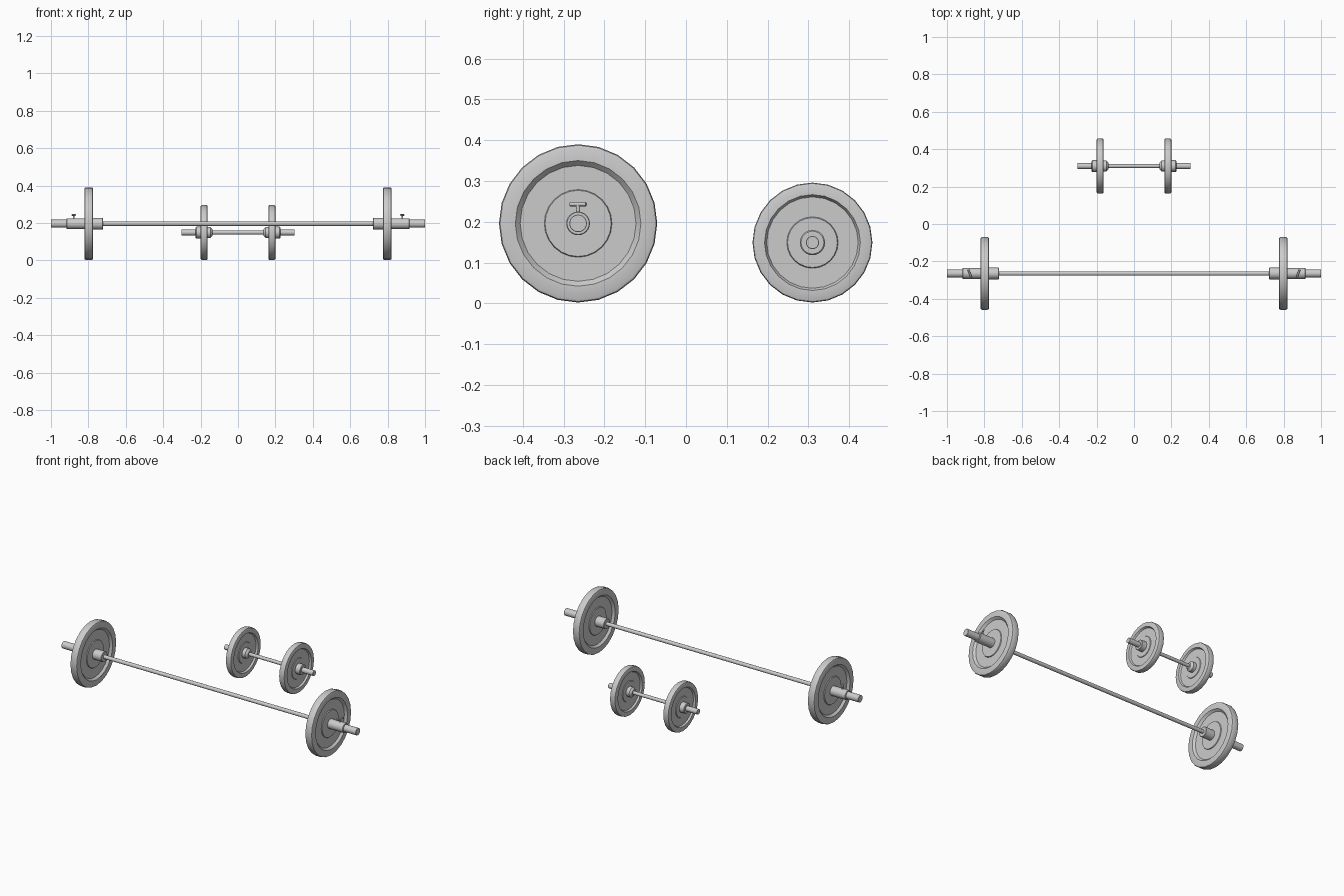
import bpy, bmesh
from math import pi, radians
from mathutils import Matrix, Vector

if "Cube" in bpy.data.objects:
    bpy.data.objects.remove(bpy.data.objects["Cube"])

BAR = Vector((0, -0.2645, 0.196))     # barbell axis centre
DUMB = Vector((0, 0.31, 0.149))       # dumbbell axis centre


def finish(bm, name, loc, mirror=True):
    bmesh.ops.recalc_face_normals(bm, faces=bm.faces)
    me = bpy.data.meshes.new(name)
    bm.to_mesh(me)
    bm.free()
    ob = bpy.data.objects.new(name, me)
    ob.location = loc
    bpy.context.collection.objects.link(ob)
    bpy.ops.object.select_all(action='DESELECT')
    ob.select_set(True)
    bpy.context.view_layer.objects.active = ob
    bpy.ops.object.shade_smooth_by_angle(angle=radians(35))
    if mirror:
        ob.modifiers.new("Mirror", 'MIRROR')
    return ob


def lathe(name, loc, profile, sides=24, mirror=True, closed=False):
    """Spin (x, radius) points around the x axis."""
    bm = bmesh.new()
    vs = [bm.verts.new((x, 0, r)) for x, r in profile]
    es = [bm.edges.new(p) for p in zip(vs, vs[1:])]
    if closed:
        es.append(bm.edges.new((vs[-1], vs[0])))
    bmesh.ops.spin(bm, geom=vs + es, cent=(0, 0, 0), axis=(1, 0, 0),
                   angle=2 * pi, steps=sides)
    bmesh.ops.remove_doubles(bm, verts=bm.verts, dist=1e-5)
    return finish(bm, name, loc, mirror)


def rod(name, loc, x0, x1, r, bevel=0.0, mirror=True):
    """Capped cylinder along x with optional chamfers."""
    pts = [(x0, 0), (x0, r - bevel), (x0 + bevel, r), (x1 - bevel, r), (x1, r - bevel), (x1, 0)]
    if not bevel:
        pts = [(x0, 0), (x0, r), (x1, r), (x1, 0)]
    return lathe(name, loc, pts, 24, mirror)


def plate(name, loc, xc, half, rim, lip, web, hub, bore):
    """Weight plate with rounded rim, recessed web and raised hub."""
    b = half * 0.35
    side = [(half * 0.65, bore), (half * 0.65, hub - 0.002), (half * 0.45, hub),
            (half * 0.45, web), (half, lip), (half, rim - b),
            (half - b * 0.3, rim - b * 0.3), (half - b, rim)]
    pts = [(xc + x, r) for x, r in side] + [(xc - x, r) for x, r in reversed(side)]
    return lathe(name, loc, pts, 24, closed=True)


# Barbell
rod("barbell_bar", BAR, -0.74, 0.74, 0.0115, mirror=False)
plate("barbell_plate", BAR, 0.798, 0.0235, 0.194, 0.154, 0.142, 0.083, 0.015)
rod("barbell_inner_collar", BAR, 0.722, 0.79, 0.031, 0.002)
rod("barbell_clamp", BAR, 0.79, 0.917, 0.029, 0.002)
rod("barbell_sleeve_end", BAR, 0.90, 1.0, 0.0215, 0.001)

# Clamp screw: stem and slanted handle
bm = bmesh.new()
bmesh.ops.create_cone(bm, cap_ends=True, segments=12, radius1=0.005, radius2=0.005,
                      depth=0.026, matrix=Matrix.Translation((0.878, 0, 0.033)))
turn = (Matrix.Translation((0.878, 0, 0.047)) @ Matrix.Rotation(radians(-22), 4, 'Z')
        @ Matrix.Rotation(radians(90), 4, 'X'))
bmesh.ops.create_cone(bm, cap_ends=True, segments=12, radius1=0.005, radius2=0.005,
                      depth=0.042, matrix=turn)
finish(bm, "clamp_screw", BAR)

# Dumbbell
rod("dumbbell_handle", DUMB, -0.16, 0.16, 0.0105, mirror=False)
plate("dumbbell_plate", DUMB, 0.181, 0.0185, 0.147, 0.1175, 0.112, 0.063, 0.012)
lathe("dumbbell_inner_collar", DUMB,
      [(0.137, 0), (0.137, 0.018), (0.148, 0.030), (0.178, 0.030), (0.178, 0)])
rod("dumbbell_outer_collar", DUMB, 0.178, 0.226, 0.031, 0.003)
rod("dumbbell_sleeve_end", DUMB, 0.215, 0.302, 0.016, 0.001)
